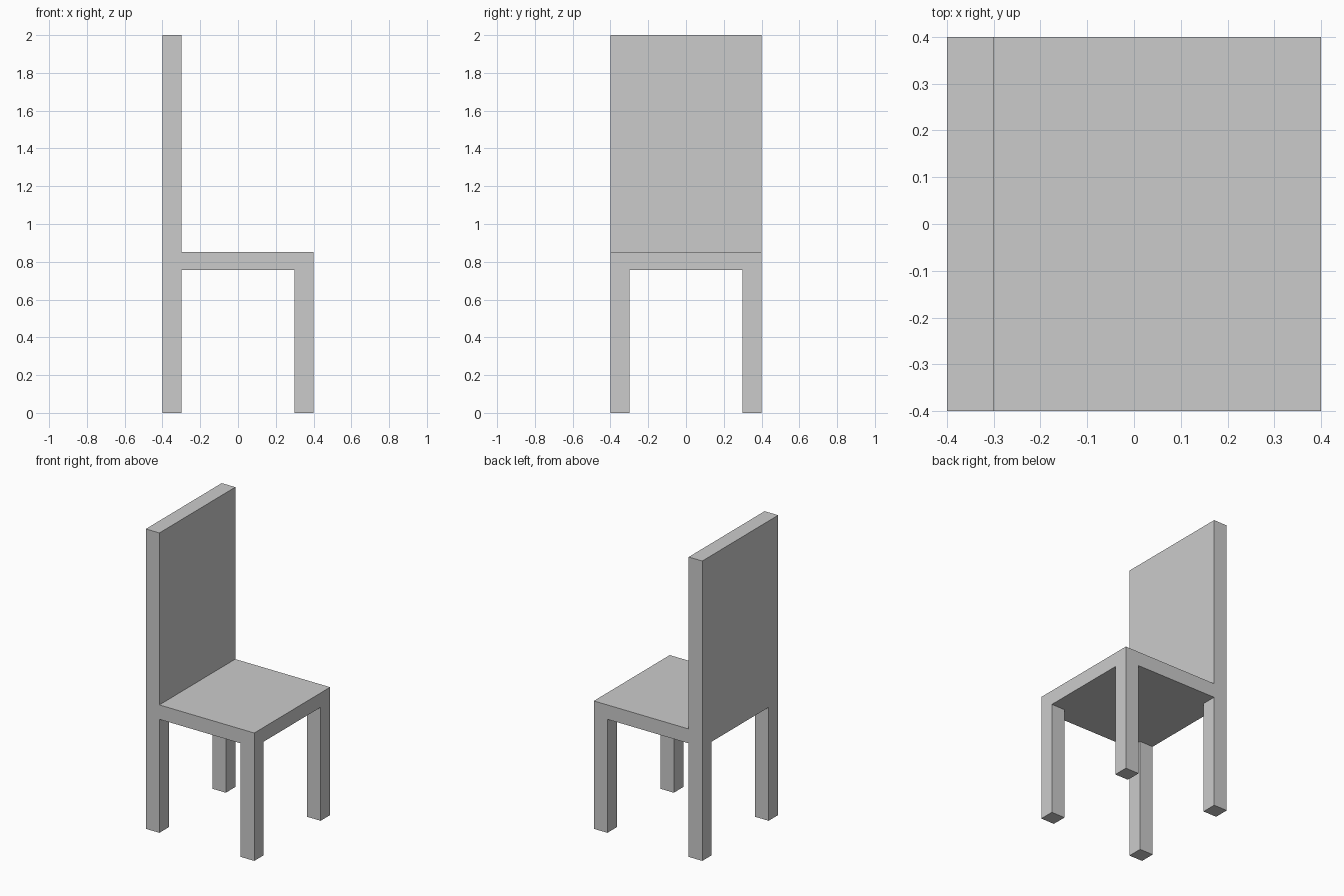
import bpy, bmesh, math
from mathutils import Vector

if "Cube" in bpy.data.objects:
    bpy.data.objects.remove(bpy.data.objects["Cube"])

HALF, INNER = 0.4, 0.3
SEAT_BOTTOM, SEAT_TOP, BACK_TOP = 0.757, 0.853, 2.0

bm = bmesh.new()


def extrude(faces, z):
    """Extrude faces vertically so that their caps lie at height z."""
    result = bmesh.ops.extrude_face_region(bm, geom=faces)
    for v in result["geom"]:
        if isinstance(v, bmesh.types.BMVert):
            v.co.z = z
    bmesh.ops.delete(bm, geom=[f for f in faces if f.is_valid], context="FACES")


def faces_at(z, test):
    return [f for f in bm.faces
            if all(abs(v.co.z - z) < 1e-4 for v in f.verts)
            and test(f.calc_center_median())]


# Seat: a slab divided at the inner leg lines
bmesh.ops.create_cube(bm, size=1)
for v in bm.verts:
    v.co = Vector((v.co.x * 2 * HALF, v.co.y * 2 * HALF,
                   SEAT_TOP if v.co.z > 0 else SEAT_BOTTOM))
for axis in (Vector((1, 0, 0)), Vector((0, 1, 0))):
    for side in (-1, 1):
        bmesh.ops.bisect_plane(bm, geom=bm.verts[:] + bm.edges[:] + bm.faces[:],
                               plane_co=axis * side * INNER, plane_no=axis)

# Legs: corner cells pulled down to the floor
for sx in (-1, 1):
    for sy in (-1, 1):
        extrude(faces_at(SEAT_BOTTOM, lambda c: c.x * sx > INNER and c.y * sy > INNER), 0)

# Backrest: the row of cells along -x pulled up
extrude(faces_at(SEAT_TOP, lambda c: c.x < -INNER), BACK_TOP)

# Merge coplanar faces into clean flat sides
bmesh.ops.dissolve_limit(bm, angle_limit=math.radians(1),
                         verts=bm.verts[:], edges=bm.edges[:])
bmesh.ops.recalc_face_normals(bm, faces=bm.faces[:])

mesh = bpy.data.meshes.new("chair")
bm.to_mesh(mesh)
bm.free()
bpy.context.collection.objects.link(bpy.data.objects.new("chair", mesh))
